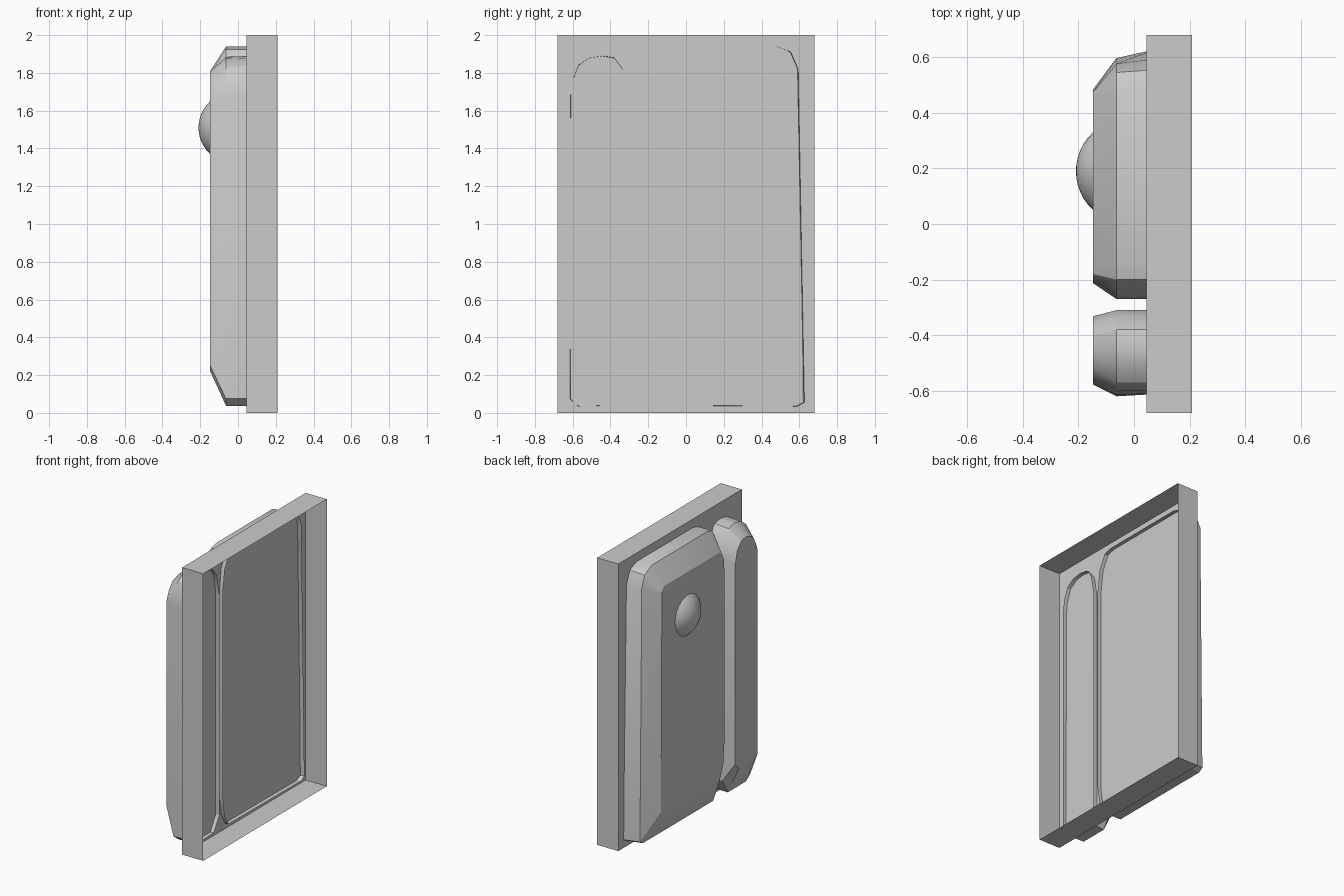
import bpy, bmesh, math

if "Cube" in bpy.data.objects:
    bpy.data.objects.remove(bpy.data.objects["Cube"])

PLATE, RIM = 0.0455, 0.208                  # tray plate and tray opening
BACK, MID, FRONT = 0.073, -0.063, -0.147    # panel levels


def make_object(name, bm, smooth=True):
    bmesh.ops.recalc_face_normals(bm, faces=bm.faces)
    mesh = bpy.data.meshes.new(name)
    bm.to_mesh(mesh)
    bm.free()
    ob = bpy.data.objects.new(name, mesh)
    bpy.context.collection.objects.link(ob)
    if smooth:
        bpy.ops.object.select_all(action='DESELECT')
        bpy.context.view_layer.objects.active = ob
        ob.select_set(True)
        bpy.ops.object.shade_smooth_by_angle(angle=math.radians(30))
    return ob


def ring(bm, x, outline):
    return [bm.verts.new((x, y, z)) for y, z in outline]


def bridge(bm, a, b):
    n = len(a)
    for i in range(n):
        j = (i + 1) % n
        bm.faces.new((a[i], a[j], b[j], b[i]))


def raised_panel(name, back, mid, front):
    """Open shell: straight side through the plate, sloped border, flat face."""
    bm = bmesh.new()
    loops = [ring(bm, x, o) for x, o in ((BACK, back), (MID, mid), (FRONT, front))]
    for a, b in zip(loops, loops[1:]):
        bridge(bm, a, b)
    bm.faces.new(loops[-1])
    return make_object(name, bm)


# Outlines as (y, z) points
big_back = [(-.27, .25), (-.25, .11), (-.21, .04), (.59, .035), (.627, .055),
            (.594, 1.82), (.555, 1.91), (.48, 1.94), (-.14, 1.94), (-.20, 1.925),
            (-.25, 1.83), (-.27, 1.68)]
big_mid = [(-.27, .25), (-.25, .11), (-.21, .04), (.565, .04), (.597, .06),
           (.577, 1.82), (.545, 1.90), (.47, 1.94), (-.14, 1.94), (-.20, 1.925),
           (-.25, 1.83), (-.27, 1.68)]
big_front = [(-.213, .48), (-.20, .32), (-.16, .22), (.45, .22), (.485, .25),
             (.475, 1.76), (.468, 1.795), (.45, 1.81), (-.15, 1.81), (-.18, 1.80),
             (-.205, 1.75), (-.213, 1.66)]

small_back = [(-.37, .04), (-.57, .035), (-.612, .075), (-.61, 1.68), (-.60, 1.76),
              (-.57, 1.84), (-.51, 1.88), (-.44, 1.89), (-.38, 1.88),
              (-.335, 1.82), (-.31, 1.68), (-.31, .14)]
small_mid = [(-.37, .037), (-.57, .037), (-.62, .075), (-.615, 1.68), (-.60, 1.76),
             (-.57, 1.83), (-.51, 1.875), (-.44, 1.885), (-.38, 1.87),
             (-.335, 1.81), (-.31, 1.68), (-.31, .14)]
small_front = [(-.37, .22), (-.54, .22), (-.578, .25), (-.578, 1.67), (-.565, 1.71),
               (-.545, 1.75), (-.51, 1.79), (-.45, 1.81), (-.40, 1.80),
               (-.355, 1.75), (-.332, 1.66), (-.332, .27)]

raised_panel("large_panel", big_back, big_mid, big_front)
raised_panel("small_panel", small_back, small_mid, small_front)

# Open tray frame: thin walls around a full plate
bm = bmesh.new()
rect = [(-.68, 0), (.68, 0), (.68, 2), (-.68, 2)]
plate = ring(bm, PLATE, rect)
bm.faces.new(plate)
bridge(bm, plate, ring(bm, RIM, rect))
make_object("frame", bm, smooth=False)

# Domed button: spherical cap standing on the large panel
r, h = 0.14, 0.062
R = (r * r + h * h) / (2 * h)
steps, sides = 6, 32
bm = bmesh.new()
tip = bm.verts.new((FRONT - h, .19, 1.51))
prev = None
for k in range(1, steps + 1):
    a = math.asin(r / R) * k / steps
    rad = R * math.sin(a)
    cur = ring(bm, FRONT - h + R * (1 - math.cos(a)),
               [(.19 + rad * math.cos(2 * math.pi * i / sides),
                 1.51 + rad * math.sin(2 * math.pi * i / sides))
                for i in range(sides)])
    if prev:
        bridge(bm, prev, cur)
    else:
        for i in range(sides):
            bm.faces.new((tip, cur[i], cur[(i + 1) % sides]))
    prev = cur
make_object("dome_button", bm)
